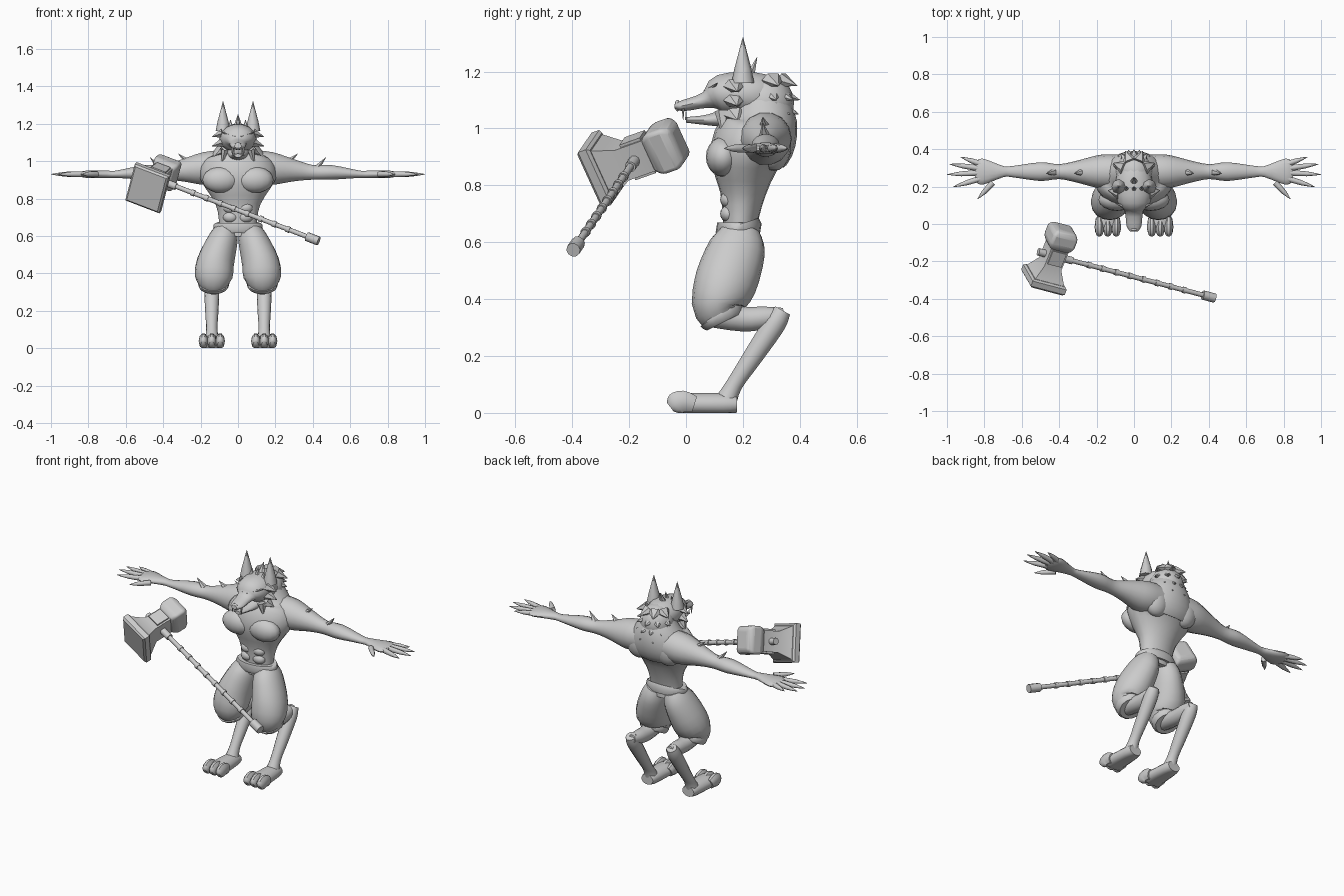
import bpy, bmesh, math
from mathutils import Vector, Matrix

cube = bpy.data.objects.get("Cube")
if cube:
    bpy.data.objects.remove(cube)

grey = bpy.data.materials.new("plain_grey")
grey.use_nodes = True
grey.diffuse_color = (.6, .6, .6, 1)
grey.node_tree.nodes["Principled BSDF"].inputs["Base Color"].default_value = grey.diffuse_color
ACROSS, DEPTH = Vector((1, 0, 0)), Vector((0, 1, 0))
LEG_X, ARM_Y, HAND_Z = .13, .28, .93


def finish(name, bm, angle=45, bevel=0):
    bmesh.ops.recalc_face_normals(bm, faces=bm.faces)
    mesh = bpy.data.meshes.new(name)
    bm.to_mesh(mesh)
    bm.free()
    mesh.materials.append(grey)
    ob = bpy.data.objects.new(name, mesh)
    bpy.context.collection.objects.link(ob)
    bpy.ops.object.select_all(action="DESELECT")
    ob.select_set(True)
    bpy.context.view_layer.objects.active = ob
    bpy.ops.object.shade_smooth_by_angle(angle=math.radians(angle))
    if bevel:
        rounding = ob.modifiers.new("rounding", "BEVEL")
        rounding.width, rounding.segments = bevel, 3


def refine(points, steps):
    """Smooth curve through all values of each point."""
    out, last = [], len(points) - 1
    for i in range(last):
        before, start, end, after = (points[max(0, min(last, i + k))] for k in (-1, 0, 1, 2))
        for step in range(steps):
            t = step / steps
            out.append([q + t * (r - p + t * (2*p - 5*q + 4*r - w + t * (3*(q - r) + w - p))) / 2
                        for p, q, r, w in zip(before, start, end, after)])
    return out + [list(points[last])]


def tube(bm, points, ref=ACROSS, sides=14, steps=3, floor=False):
    """Loft of ellipses: x, y, z, half size along ref and, if different, half size across."""
    points = refine(points, steps)
    centres = [Vector(p[:3]) for p in points]
    last = len(points) - 1
    square = sides == 4
    turn, grow = (math.pi / 4, math.sqrt(2)) if square else (0, 1)
    rings = []
    for i, (centre, p) in enumerate(zip(centres, points)):
        tangent = (centres[min(i + 1, last)] - centres[max(i - 1, 0)]).normalized()
        u = (ref - tangent * ref.dot(tangent)).normalized()
        v = tangent.cross(u)
        ring = []
        for k in range(sides):
            a = math.tau * k / sides + turn
            co = centre + grow * (u * p[3] * math.cos(a) + v * p[-1] * math.sin(a))
            if floor:
                co.z = max(co.z, 0)
            ring.append(bm.verts.new(co))
        rings.append(ring)
    for low, high in zip(rings, rings[1:]):
        for k in range(sides):
            n = (k + 1) % sides
            bm.faces.new((low[k], low[n], high[n], high[k]))
    bm.faces.new(rings[0])
    bm.faces.new(rings[-1])


def blob(bm, centre, radii):
    matrix = Matrix.Translation(centre) @ Matrix.Diagonal((*radii, 1))
    bmesh.ops.create_uvsphere(bm, u_segments=16, v_segments=10, radius=1, matrix=matrix)


def spike(bm, base, tip, size, ref=ACROSS):
    tube(bm, [(*base, size, size * .7), (*tip, .001, .001)], ref, sides=6, steps=1)


def at_x(x, profile):
    return [(x, *p) for p in profile]


def single(name, points, **options):
    bm = bmesh.new()
    tube(bm, points, **options)
    finish(name, bm)


# Torso with chest, stomach and shoulder blade muscles
bm = bmesh.new()
tube(bm, at_x(0, [(.19, .6, .1, .06), (.19, .66, .1, .06), (.2, .77, .12, .08), (.21, .9, .2, .13),
                  (.25, .97, .2, .14), (.27, 1.03, .15, .12), (.26, 1.12, .08, .09)]), sides=20)
for s in (-1, 1):
    blob(bm, (s * .09, .13, .9), (.1, .06, .07))
    blob(bm, (s * .1, .31, .94), (.08, .06, .09))
    for row in range(3):
        blob(bm, (s * .04, .15, .7 + row * .05), (.04, .03, .03))
finish("torso", bm)
single("waistband", at_x(0, [(.19, .63, .12, .07), (.19, .64, .13, .08), (.18, .66, .13, .08),
                             (.18, .67, .12, .07)]), sides=20, steps=1)

# Head, muzzle, jaw and teeth
single("head", at_x(0, [(.3, 1.1, .07, .08), (.23, 1.12, .1, .08), (.12, 1.12, .09, .07),
                        (.07, 1.1, .05, .03), (-.01, 1.08, .04, .02), (-.04, 1.08, .02, .01)]))
single("lower_jaw", at_x(0, [(.16, 1.04, .06, .04), (.08, 1.03, .04, .02), (0, 1.03, .02, .01)]))
bm = bmesh.new()
blob(bm, (0, -.03, 1.08), (.02, .01, .02))
finish("nose", bm)
bm = bmesh.new()
for x in (-.03, .03):
    spike(bm, (x, -.01, 1.07), (x, -.01, 1.03), .008)
    spike(bm, (x * .7, 0, 1.03), (x * .7, 0, 1.06), .006)
finish("teeth", bm)

# Fur on the crown and nape
bm = bmesh.new()
blob(bm, (0, ARM_Y, 1.09), (.1, .1, .1))
for x in (-.04, 0, .04):
    spike(bm, (x, .18, 1.17), (x, .2, 1.24 - abs(x) / 2), .02)
spike(bm, (0, .22, 1.17), (0, .25, 1.25), .03)
for row in range(4):
    z, count = 1.15 - row * .05, 4 + row % 3
    for k in range(count):
        a = math.pi * (k + .5) / count
        outward = Vector((math.cos(a), math.sin(a), 0))
        root = Vector((0, ARM_Y, z))
        sideways = outward.cross(Vector((0, 0, 1)))
        spike(bm, root + outward * .06 + Vector((0, 0, .02)), root + outward * .12, .04, sideways)
finish("mane", bm, angle=30)

# Hammer directions: along the handle, up the striking face, back from it
face = Vector((-.49, -.32, .85))
back = Vector((.35, .88, .31)).normalized()
along = Vector((-.91, .22, .34))
along = (along - back * along.dot(back)).normalized()
up = along.cross(back)


def at(handle, rise, depth):
    return face + along * handle + up * rise + back * depth


def hammer_block(name, profile, bevel=0):
    bm = bmesh.new()
    tube(bm, [(*at(0, 0, depth), half, half + .01) for depth, half in profile], along, sides=4, steps=1)
    finish(name, bm, angle=30, bevel=bevel)


def shaft(bm, start, end, radius):
    tube(bm, [(*at(h, 0, .17), radius) for h in (start, end)], up, sides=10, steps=1)


hammer_block("hammer_striking_plate", [(0, .09), (.01, .1), (.04, .1), (.05, .09)])
hammer_block("hammer_body", [(.04, .09), (.06, .08), (.12, .05), (.25, .05)])
hammer_block("hammer_rounded_end", [(.22, .05), (.25, .07), (.32, .07), (.34, .05)], bevel=.015)
bm = bmesh.new()
for s in (-1, 1):
    tube(bm, [(*at(0, s * rise, .18), .04) for rise in (.05, .07)], along, sides=4, steps=1)
finish("hammer_side_plates", bm, angle=30)
bm = bmesh.new()
shaft(bm, .09, -.94, .013)
finish("hammer_handle", bm)
bm = bmesh.new()
shaft(bm, .03, .09, .02)
shaft(bm, -.04, -.11, .02)
shaft(bm, -.88, -.95, .025)
for k in range(8):
    start = -.2 - k * .08
    shaft(bm, start, start - .02, .017)
finish("hammer_handle_fittings", bm)

# Paired parts
for side, s in (("left", 1), ("right", -1)):

    def mirrored(points):
        return [(s * p[0], *p[1:]) for p in points]

    def pair(name, points, **options):
        single(side + "_" + name, mirrored(points), **options)

    def pair_spikes(name, items):
        bm = bmesh.new()
        for base, tip, size in items:
            spike(bm, *mirrored([base, tip]), size, DEPTH)
        finish(side + "_" + name, bm, angle=30)

    # Arm: distance out, height, half depth, half height
    arm = [(.08, .97, .09, .09), (.18, .96, .09, .09), (.3, .95, .06, .06), (.4, .94, .04, .04),
           (.5, .94, .05, .04), (.65, HAND_Z, .03, .02), (.7, HAND_Z, .03, .02),
           (.81, HAND_Z, .07, .02), (.85, HAND_Z, .05, .01)]
    pair("arm", [(x, ARM_Y, *rest) for x, *rest in arm], ref=DEPTH)

    # Fingers fan out from the wrist
    bm = bmesh.new()
    for degrees, reach in ((19, .24), (8, .29), (-3, .3), (-17, .28), (-47, .2)):
        a = math.radians(degrees)
        stations = ((.4, .016), (.75, .013), (1, .001))
        tube(bm, mirrored([(.7 + math.cos(a) * reach * part, ARM_Y + math.sin(a) * reach * part, HAND_Z, radius)
                           for part, radius in stations]), DEPTH, sides=8, steps=2)
    finish(side + "_fingers", bm)
    pair_spikes("arm_tufts", [((.26, ARM_Y, .99), (.32, .27, 1.04), .03),
                              ((.41, ARM_Y, .95), (.47, .27, 1.02), .03)])

    # Trouser leg and cuff
    pair("trouser_leg", [(.06, .19, .64, .06, .07), (.08, .18, .58, .08, .1), (.12, .14, .46, .1, .11),
                         (LEG_X, .11, .38, .1, .09), (LEG_X, .13, .33, .07, .07)], sides=16)
    pair("trouser_cuff", at_x(LEG_X, [(.11, .36, .08), (.12, .35, .085), (.13, .33, .08), (.135, .32, .07)]), steps=1)

    # Lower leg, hock and paw
    pair("calf", at_x(LEG_X, [(.09, .35, .05), (.2, .33, .045), (.28, .335, .04), (.345, .345, .025)]))
    pair("hind_shank", at_x(LEG_X + .01, [(.34, .36, .03, .02), (.31, .31, .04, .045), (.23, .19, .035),
                                          (.17, .1, .03), (.14, .04, .04)]))
    pair("paw", at_x(LEG_X + .01, [(.18, .03, .04, .03), (.13, .03, .05, .04), (0, .03, .06, .04),
                                   (-.02, .03, .06, .03)]), floor=True)
    bm = bmesh.new()
    for k in (-1, 0, 1):
        toe = [(.03, .03, .02, .03), (-.01, .04, .025, .04), (-.04, .03, .023, .04), (-.055, .02, .015, .02)]
        tube(bm, mirrored(at_x(LEG_X + .01 + k * .045, toe)), sides=10, floor=True)
    finish(side + "_toes", bm)

    # Ear, eye, brow and cheek fur
    pair("ear", at_x(.08, [(.2, 1.16, .04, .05), (.2, 1.21, .03, .04), (.2, 1.32, .001)]), sides=8, steps=1)
    bm = bmesh.new()
    blob(bm, (s * .045, .09, 1.12), (.016, .012, .009))
    finish(side + "_eye", bm)
    pair_spikes("brow", [((.01, .08, 1.13), (.1, .11, 1.16), .02)])
    pair_spikes("cheek_fur", [((.08, .17, z + .02), (x, .18, z), .04)
                              for x, z in ((.14, 1.13), (.14, 1.08), (.12, 1.03), (.1, .98))]
                + [((.07, .13, 1.06), (.09, .13, .97), .03)])
